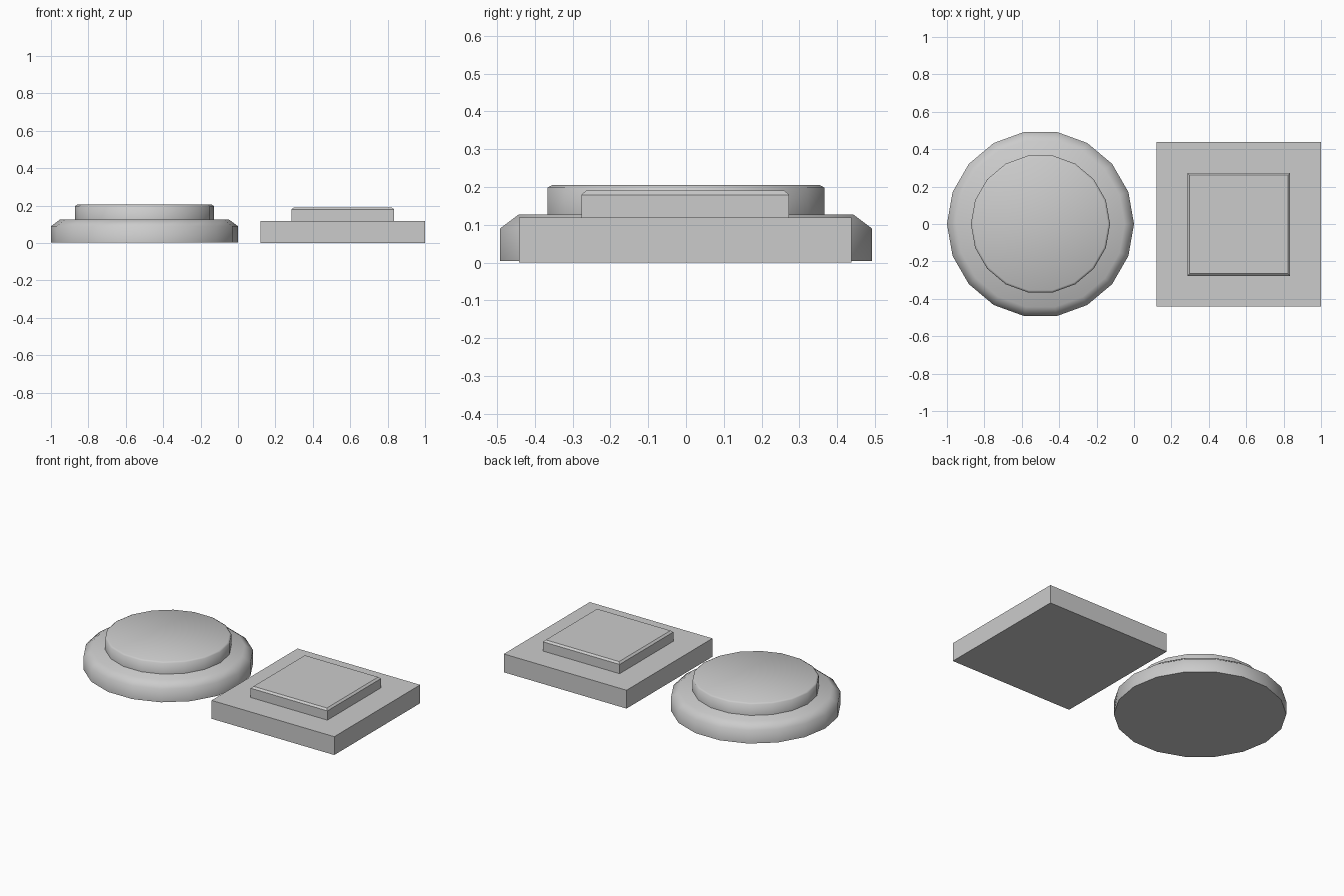
import bpy, bmesh, math

if "Cube" in bpy.data.objects:
    bpy.data.objects.remove(bpy.data.objects["Cube"])


def stack(name, centre, sides, turn, rings, smooth=None):
    """Closed solid made of stacked polygon rings given as (radius, z)."""
    bm = bmesh.new()
    loops = []
    for r, z in rings:
        loop = []
        for i in range(sides):
            a = turn + math.tau * i / sides
            loop.append(bm.verts.new((r * math.cos(a), r * math.sin(a), z)))
        loops.append(loop)
    for lo, hi in zip(loops, loops[1:]):
        for i in range(sides):
            j = (i + 1) % sides
            bm.faces.new((lo[i], lo[j], hi[j], hi[i]))
    bm.faces.new(loops[0][::-1])
    bm.faces.new(loops[-1])
    mesh = bpy.data.meshes.new(name)
    bm.to_mesh(mesh)
    bm.free()
    obj = bpy.data.objects.new(name, mesh)
    obj.location = (centre[0], centre[1], 0)
    bpy.context.collection.objects.link(obj)
    if smooth:
        bpy.ops.object.select_all(action='DESELECT')
        obj.select_set(True)
        bpy.context.view_layer.objects.active = obj
        bpy.ops.object.shade_smooth_by_angle(angle=math.radians(smooth))
    return obj


ROUND = (-0.5, 0)
SQUARE = (0.56, -0.002)
D = math.sqrt(2)  # half width to corner radius

# Round button: chamfered housing and raised cap
stack("round_housing", ROUND, 18, 0,
      [(0.5, 0.004), (0.5, 0.09), (0.45, 0.127)], 62)
stack("round_cap", ROUND, 18, 0,
      [(0.372, 0.12), (0.372, 0.198), (0.36, 0.205)], 62)

# Square button: plain plate and raised cap
stack("square_plate", SQUARE, 4, math.pi / 4,
      [(0.44 * D, 0), (0.44 * D, 0.119)])
stack("square_cap", SQUARE, 4, math.pi / 4,
      [(0.275 * D, 0.112), (0.275 * D, 0.179), (0.263 * D, 0.19)])
